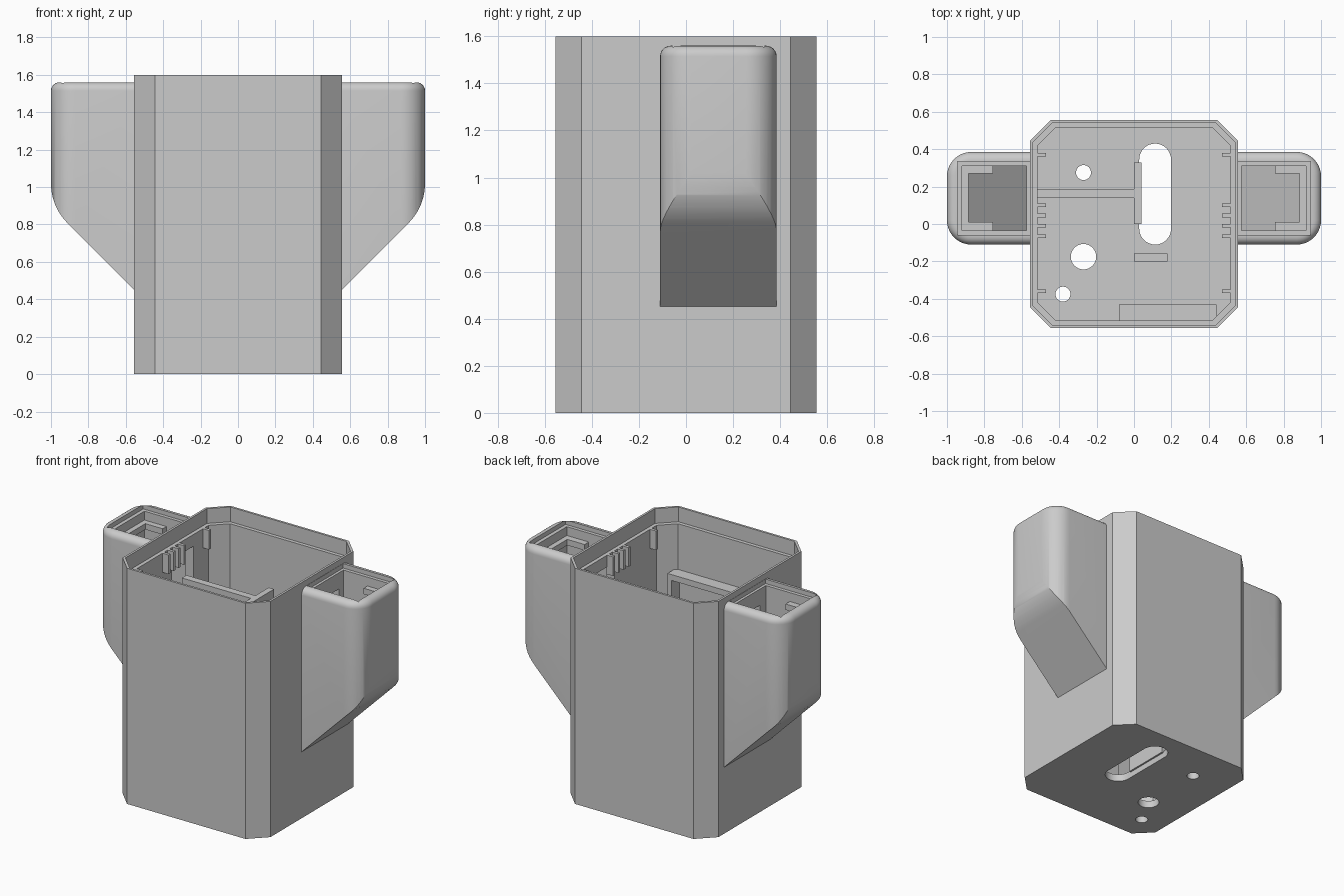
import bpy, bmesh, math

if "Cube" in bpy.data.objects:
    bpy.data.objects.remove(bpy.data.objects["Cube"])

grey = bpy.data.materials.new("plain_grey")
grey.diffuse_color = (0.6, 0.6, 0.6, 1)
grey.use_nodes = True
grey.node_tree.nodes["Principled BSDF"].inputs["Base Color"].default_value = grey.diffuse_color


def loft(name, rings):
    """Closed solid through rings of equal length."""
    bm = bmesh.new()
    vs = [[bm.verts.new(p) for p in r] for r in rings]
    n = len(vs[0])
    for a, b in zip(vs, vs[1:]):
        for i in range(n):
            j = (i + 1) % n
            bm.faces.new((a[i], a[j], b[j], b[i]))
    bm.faces.new(vs[0])
    bm.faces.new(vs[-1])
    bmesh.ops.recalc_face_normals(bm, faces=bm.faces)
    me = bpy.data.meshes.new(name)
    bm.to_mesh(me)
    bm.free()
    me.materials.append(grey)
    ob = bpy.data.objects.new(name, me)
    bpy.context.collection.objects.link(ob)
    return ob


def prism(name, pts, z0, z1):
    return loft(name, [[(x, y, z) for x, y in pts] for z in (z0, z1)])


def box(name, x0, x1, y0, y1, z0, z1):
    return prism(name, [(x0, y0), (x1, y0), (x1, y1), (x0, y1)], z0, z1)


def boolean(ob, tool, op='DIFFERENCE'):
    m = ob.modifiers.new("cut", 'BOOLEAN')
    m.operation, m.solver, m.object = op, 'EXACT', tool
    bpy.context.view_layer.objects.active = ob
    bpy.ops.object.modifier_apply(modifier=m.name)
    bpy.data.objects.remove(tool)


def octagon(h, c):
    k = h - c
    return [(k, -h), (h, -k), (h, k), (k, h), (-k, h), (-h, k), (-h, -k), (-k, -h)]


def slot(x, y0, y1, r, n=16):
    """Outline of a slot running along y; a circle when y0 equals y1."""
    pts = []
    for yc, start in ((y1, 0), (y0, math.pi)):
        for i in range(n + (y0 != y1)):
            a = start + math.pi * i / n
            pts.append((x + r * math.cos(a), yc + r * math.sin(a)))
    return pts


# Main housing: chamfered box, hollow, with a stepped rim
FLOOR = 0.05
housing = prism("housing", octagon(0.555, 0.11), 0, 1.6)
boolean(housing, prism("cavity", octagon(0.515, 0.095), FLOOR, 1.7))
boolean(housing, prism("rim_step", octagon(0.54, 0.104), 1.5, 1.7))

# Floor openings
for x, y0, y1, r in ((0.113, -0.025, 0.345, 0.085), (-0.27, 0.275, 0.275, 0.04),
                     (-0.27, -0.175, -0.175, 0.068), (-0.38, -0.375, -0.375, 0.04)):
    boolean(housing, prism("hole", slot(x, y0, y1, r), -0.1, FLOOR + 0.02))


def pod_outline(inset, r=0.13, n=10):
    """Plan of a side pod with rounded outer corners."""
    x1, y0, y1 = 1 - inset, -0.11 + inset, 0.385 - inset
    r -= inset
    pts = [(0.545, y0)]
    for yc, start in ((y0 + r, -math.pi / 2), (y1 - r, 0)):
        for i in range(n + 1):
            a = start + math.pi / 2 * i / n
            pts.append((x1 - r + r * math.cos(a), yc + r * math.sin(a)))
    return pts + [(0.545, y1)]


def make_pod():
    # Rounded column with a filleted top edge
    f = 0.045
    rings = [[(x, y, 0.2) for x, y in pod_outline(0)]]
    for i in range(7):
        a = math.pi / 2 * i / 6
        ins, z = f * (1 - math.cos(a)), 1.56 - f + f * math.sin(a)
        rings.append([(x, y, z) for x, y in pod_outline(ins)])
    pod = loft("side_pod", rings)
    # Sloped underside blending into the outer face
    side = [(0.5, 1.8), (0.5, 0.396)]
    for i in range(13):
        a = math.pi / 4 * (1 - i / 12)
        side.append((0.7 + 0.3 * math.cos(a), 1.02 - 0.3 * math.sin(a)))
    side += [(1.1, 1.02), (1.1, 1.8)]
    side[-3] = (1.0, 1.02)
    boolean(pod, loft("profile", [[(x, y, z) for x, z in side] for y in (-0.4, 0.7)]), 'INTERSECT')
    # Inner pocket with sloped floor, then lid recess
    pocket = [(0.575, 1.7), (0.575, 0.56), (0.92, 0.905), (0.92, 1.7)]
    boolean(pod, loft("pocket", [[(x, y, z) for x, z in pocket] for y in (-0.035, 0.31)]))
    boolean(pod, box("lid_recess", 0.557, 0.945, -0.058, 0.333, 1.53, 1.7))
    boolean(pod, box("window", 0.4, 0.7, 0.03, 0.26, 0.75, 1.42))
    return pod


def mirrored(ob, name):
    m = ob.copy()
    m.data = ob.data.copy()
    m.name = name
    for v in m.data.vertices:
        v.co.x *= -1
    m.data.flip_normals()
    bpy.context.collection.objects.link(m)
    return m


def smooth(ob):
    bpy.ops.object.select_all(action='DESELECT')
    ob.select_set(True)
    bpy.context.view_layer.objects.active = ob
    bpy.ops.object.shade_smooth_by_angle(angle=math.radians(30))


# Side pods and their C-shaped inner ledges
pod = make_pod()
ledge = prism("pod_ledge", [(0.755, -0.04), (0.925, -0.04), (0.925, 0.315), (0.755, 0.315),
                            (0.755, 0.27), (0.885, 0.27), (0.885, 0.01), (0.755, 0.01)], 1.43, 1.47)
mirrored(ledge, "left_pod_ledge")
left = mirrored(pod, "left_side_pod")
for p in (pod, left):
    smooth(p)

# Wall windows into the pods
for s in (-1, 1):
    boolean(housing, box("window", *sorted((s * 0.45, s * 0.65)), 0.03, 0.26, 0.75, 1.42))
smooth(housing)

# Retaining tabs on both side walls
for y in (0.37, 0.1, 0.045, -0.01, -0.065, -0.36):
    tab = box("wall_tab", 0.47, 0.52, y - 0.01, y + 0.01, 1.37, 1.5)
    mirrored(tab, "left_wall_tab")

# Inner partitions standing on the floor
box("partition", -0.518, 0.005, 0.138, 0.187, FLOOR - 0.01, 1.25)
box("partition_end", 0.0, 0.04, 0.0, 0.33, FLOOR - 0.01, 1.25)
box("floor_rib", 0.0, 0.178, -0.2, -0.157, FLOOR - 0.01, 0.3)

# Front wall shelf with end cheeks
box("front_shelf", -0.08, 0.44, -0.517, -0.43, 1.15, 1.19)
for x in (-0.08, 0.41):
    box("shelf_cheek", x, x + 0.03, -0.517, -0.43, FLOOR - 0.01, 1.16)
